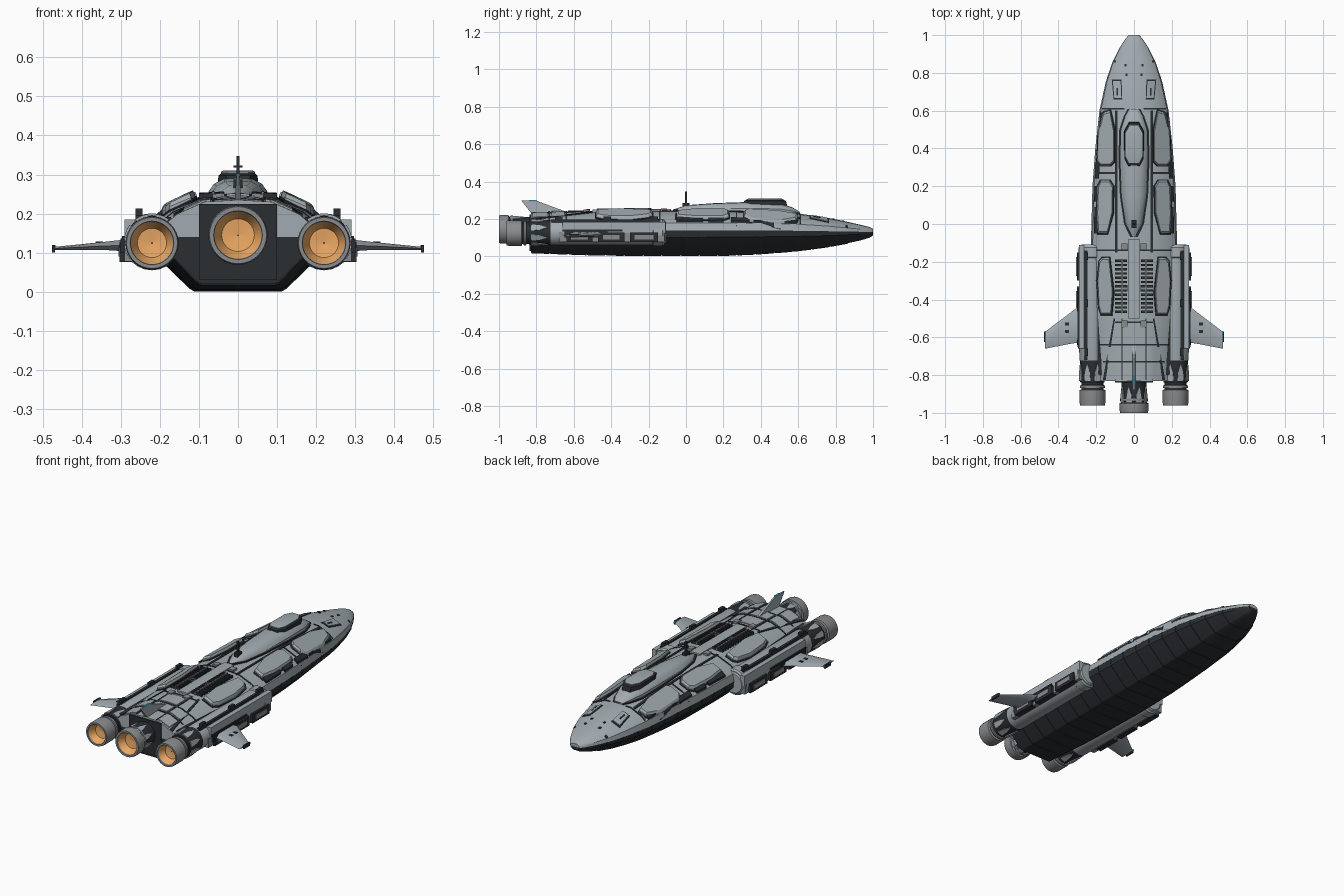
import bpy, bmesh, math

if "Cube" in bpy.data.objects:
    bpy.data.objects.remove(bpy.data.objects["Cube"])

def mat(name, r, g, b):
    m = bpy.data.materials.new(name)
    m.diffuse_color = (r, g, b, 1)
    m.use_nodes = True
    m.node_tree.nodes["Principled BSDF"].inputs["Base Color"].default_value = m.diffuse_color
    return m

LIGHT = mat("hull_grey", .36, .41, .44)
DARK = mat("dark_plating", .024, .028, .032)
METAL = mat("engine_metal", .25, .26, .27)
GLOW = mat("engine_glow", .85, .40, .13)
CYAN = mat("cyan_lamp", .08, .5, .65)

def make(name, verts, faces, m, mirror=False, angle=30):
    me = bpy.data.meshes.new(name)
    me.from_pydata(verts, [], faces)
    bm = bmesh.new()
    bm.from_mesh(me)
    bmesh.ops.recalc_face_normals(bm, faces=bm.faces)
    bm.to_mesh(me)
    bm.free()
    me.materials.append(m)
    ob = bpy.data.objects.new(name, me)
    bpy.context.collection.objects.link(ob)
    if mirror:
        ob.modifiers.new("mirror", 'MIRROR').use_mirror_merge = False
    bpy.context.view_layer.objects.active = ob
    bpy.ops.object.select_all(action='DESELECT')
    ob.select_set(True)
    bpy.ops.object.shade_smooth_by_angle(angle=math.radians(angle))
    return ob

def loft(name, rings, m, mirror=False, caps=True, angle=30):
    n = len(rings[0])
    verts = [p for r in rings for p in r]
    faces = [(i*n+j, i*n+(j+1) % n, (i+1)*n+(j+1) % n, (i+1)*n+j)
             for i in range(len(rings)-1) for j in range(n)]
    if caps:
        faces += [tuple(range(n)), tuple(range(len(verts)-n, len(verts)))]
    return make(name, verts, faces, m, mirror, angle)

def box(name, x0, x1, y0, y1, z0, z1, m, mirror=False):
    return loft(name, [[(x0, y, z0), (x1, y, z0), (x1, y, z1), (x0, y, z1)] for y in (y0, y1)], m, mirror)

def lathe(name, prof, cx, cz, m, n=32, caps=True):
    rings = [[(cx+r*math.cos(2*math.pi*k/n), y, cz+r*math.sin(2*math.pi*k/n))
              for k in range(n)] for r, y in prof]
    return loft(name, rings, m, cx > 0, caps)

# Hull stations: y, half width, bottom, top, split height
ST = [(-.83, .19, .02, .235, .14), (-.5, .215, .008, .243, .14), (-.1, .228, .004, .245, .14),
      (.2, .22, .005, .245, .14), (.4, .205, .014, .24, .14), (.6, .183, .03, .23, .137),
      (.75, .15, .05, .208, .135), (.85, .117, .068, .188, .133), (.93, .078, .085, .17, .132),
      (.98, .046, .1, .158, .13), (1, .028, .112, .148, .13)]
UP = [(1, 0), (.96, .38), (.82, .62), (.45, .95), (0, 1)]
LOW = [(.985, 0), (.965, .27), (.54, .95), (.49, 1), (0, 1)]

def station(y):
    for a, b in zip(ST, ST[1:]):
        if y <= b[0]:
            t = (y-a[0])/(b[0]-a[0])
            return [p+(q-p)*t for p, q in zip(a, b)]
    return ST[-1]

def surf(x, y):
    _, w, _, zt, zs = station(y)
    f = min(abs(x)/w, 1)
    for (a, za), (b, zb) in zip(UP, UP[1:]):
        if f >= b:
            return zs+(zt-zs)*(zb+(za-zb)*(f-b)/(a-b))

def section(y, upper, grow=0):
    _, w, zb, zt, zs = station(y)
    h = zt-zs if upper else zb-zs-grow
    half = [((w+grow)*a, y, zs+h*b) for a, b in (UP if upper else LOW)]
    return half+[(-x, yy, z) for x, yy, z in half[-2::-1]]

loft("upper_hull", [section(s[0], True) for s in ST], LIGHT)
loft("lower_hull", [section(s[0], False) for s in ST], DARK)
# Belly tile bands with narrow gaps
for i in range(17):
    y = -.825+i*.1
    loft("belly_tiles", [section(y, False, .003), section(y+.092, False, .003)], DARK)
box("stern_plate", -.1, .1, -.838, -.82, .03, .225, DARK)

def patch(name, corners, h, m, nx=4, ny=4):
    """Raised plate following the upper hull; corners run round in plan."""
    a, b, c, d = corners
    def pt(u, v):
        return [(a[k]*(1-u)+b[k]*u)*(1-v)+(d[k]*(1-u)+c[k]*u)*v for k in (0, 1)]
    uv = [(i/nx, j/ny) for j in range(ny+1) for i in range(nx+1)]
    top = [(*pt(*p), surf(*pt(*p))+h) for p in uv]
    n, r = len(top), nx+1
    low = [(x, y, z-h-.006) for x, y, z in top]
    quads = [(j*r+i, j*r+i+1, j*r+r+i+1, j*r+r+i) for j in range(ny) for i in range(nx)]
    rim = list(range(r))+[j*r+nx for j in range(1, ny+1)]
    rim += [ny*r+i for i in range(nx-1, -1, -1)]+[j*r for j in range(ny-1, 0, -1)]
    skirt = [(p, q, q+n, p+n) for p, q in zip(rim, rim[1:]+rim[:1])]
    return make(name, top+low, quads+[tuple(k+n for k in q) for q in quads]+skirt, m, True)

def rect(name, x0, x1, y0, y1, h, m, nx=4, ny=4):
    return patch(name, [(x0, y0), (x1, y0), (x1, y1), (x0, y1)], h, m, nx, ny)

def pad(name, outline, h, m):
    """Bevelled armour pad sitting on the hull slope."""
    cx = sum(p[0] for p in outline)/len(outline)
    cy = sum(p[1] for p in outline)/len(outline)
    rings = []
    for inset, dz in ((0, -.01), (0, h*.55), (.012, h)):
        rings.append([(x+(cx-x)*inset*9, y+(cy-y)*inset*5, surf(x, y)+dz) for x, y in outline])
    return loft(name, rings, m, True, angle=20)

# Armour pads on each shoulder, each on a dark gasket
PADS = [[(.105, .33), (.125, .31), (.175, .31), (.195, .34), (.187, .5), (.163, .59), (.125, .6), (.105, .5)],
        [(.14, -.05), (.19, -.05), (.197, .05), (.192, .2), (.178, .23), (.128, .23), (.11, .2), (.112, .06)],
        [(.12, -.48), (.175, -.48), (.187, -.44), (.195, -.3), (.185, -.2), (.17, -.18), (.13, -.18), (.11, -.36)]]
for o in PADS:
    pad("shoulder_pad", o, .024, LIGHT)
    cx, cy = sum(p[0] for p in o)/8, sum(p[1] for p in o)/8
    pad("pad_gasket", [(cx+(x-cx)*1.14, cy+(y-cy)*1.05) for x, y in o], .007, DARK)

# Long trenches, cross seams and hull panels
rect("deck_trench", .088, .1, -.15, .6, .004, DARK, 2, 16)
patch("rear_trench", [(.15, -.825), (.165, -.825), (.108, -.5), (.1, -.5)], .004, DARK, 2, 8)
rect("rear_seam", .06, .066, -.825, -.5, .003, DARK, 1, 6)
for y, x0, x1 in ((-.73, 0, .165), (-.64, 0, .19), (-.52, .0, .1), (-.14, .0, .2), (.27, .1, .21), (.61, .05, .17)):
    rect("cross_seam", x0, x1, y-.004, y+.004, .003, DARK, 8, 1)
for x0, x1, y0, y1 in ((.07, .14, -.72, -.65), (.0, .055, -.72, -.65), (.07, .14, -.82, -.74), (.0, .055, -.63, -.54)):
    rect("rear_deck_panel", x0, x1, y0, y1, .005, LIGHT)
for y in (-.12, -.34, -.53):
    rect("deck_latch", .035, .065, y-.018, y+.018, .012, METAL, 2, 2)
rect("center_spine", 0, .03, -.5, -.08, .009, LIGHT, 2, 4)
# Radiator grilles
for i in range(13):
    y = -.47+i*.0225
    rect("grille_slat", .036, .1, y, y+.012, .014, DARK, 3, 1)
rect("grille_rail", .06, .066, -.475, -.185, .017, METAL, 1, 4)
# Nose hatches, thrusters and shoulder vents
patch("hatch_frame", [(.062, .66), (.108, .66), (.122, .765), (.066, .765)][:2]+[(.118, .765), (.066, .765)], .003, DARK)
patch("hatch", [(.067, .667), (.104, .667), (.112, .757), (.071, .757)], .006, LIGHT)
rect("hatch_slot", .085, .092, .68, .72, .008, DARK, 1, 1)
for x, y in ((.045, .84), (.1, .86), (.04, .79)):
    rect("nose_thruster", x-.006, x+.006, y-.006, y+.006, .004, DARK, 1, 1)
for y0, y1, x in ((-.05, .09, .207), (.12, .2, .206), (.24, .34, .2), (.36, .47, .192), (.5, .59, .175)):
    patch("side_vent", [(x-.015, y0), (x+.006, y0), (x+.002, y1), (x-.019, y1)], .012, DARK, 2, 3)

# Canopy hump and bridge
CAN = [(-.07, .012, .25), (0, .045, .274), (.15, .067, .285), (.35, .075, .292),
       (.5, .07, .286), (.57, .047, .262), (.61, .025, .237)]
def hump(y, w, z):
    h = [(w, y, .215), (w, y, .228+(z-.228)*.45), (w*.82, y, .228+(z-.228)*.75), (w*.5, y, .228+(z-.228)*.95), (0, y, z)]
    return h+[(-a, b, c) for a, b, c in h[-2::-1]]
loft("canopy_hump", [hump(*c) for c in CAN], LIGHT)
loft("canopy_gasket", [[(s*(w+.008), y, z) for s, z in ((1, .2), (1, surf(w, y)+.006), (-1, surf(w, y)+.006), (-1, .2))]
                       for y, w, _ in CAN], DARK)
bridge = [(.03, .31), (.05, .35), (.05, .49), (.025, .535), (-.025, .535), (-.05, .49), (-.05, .35), (-.03, .31)]
loft("bridge_windows", [[(x*s, .42+(y-.42)*s, z) for x, y in bridge] for s, z in ((1.05, .27), (1, .297), (.85, .304))], DARK)
loft("bridge_roof", [[(x*s, .42+(y-.42)*s, z) for x, y in bridge] for s, z in ((.88, .302), (.88, .307), (.7, .311))], LIGHT)
# Antenna mast
box("antenna_mast", -.004, .004, -.006, .006, .27, .347, DARK)
box("antenna_base", -.012, .012, -.02, .02, .265, .287, DARK)
box("antenna_bar", -.012, .012, -.003, .003, .318, .323, DARK)

# Tail fin
FIN = [(-.63, .235), (-.8, .298), (-.88, .298), (-.83, .235)]
loft("tail_fin", [[(x*(1 if z < .25 else .5), y, z) for y, z in FIN] for x in (-.008, .008)], LIGHT)
box("fin_lamp", -.005, .005, -.84, -.8, .292, .302, CYAN)

# Engine nacelles
NX, NZ = .22, .128
lathe("nacelle", [(.06, -.75), (.068, -.72), (.068, -.17), (.066, -.12), (.055, -.108)], NX, NZ, LIGHT, 24)
lathe("nacelle_collar", [(.068, -.18), (.073, -.175), (.073, -.125), (.066, -.115)], NX, NZ, LIGHT, 24)
lathe("nacelle_tail", [(.064, -.84), (.067, -.82), (.067, -.71)], NX, NZ, DARK, 24)
box("nacelle_rail", .247, .262, -.72, -.14, .17, .197, DARK, True)
box("inner_gap", .172, .192, -.8, -.15, .15, .192, DARK, True)
for y in (-.68, -.42, -.17):
    box("rail_post", .244, .262, y-.02, y+.02, .19, .213, DARK, True)
box("outer_panel", .265, .291, -.66, -.11, .125, .185, LIGHT, True)
box("outer_skirt", .265, .29, -.68, -.115, .078, .13, METAL, True)
for y0, y1 in ((-.64, -.5), (-.47, -.33), (-.3, -.15)):
    box("side_box", .27, .303, y0, y1, .076, .128, DARK, True)
    box("side_box_cover", .29, .306, y0+.025, y1-.025, .09, .114, METAL, True)
box("side_conduit", .285, .297, -.66, -.34, .134, .143, DARK, True)

# Petals around each engine root
def petals(cx, cz, r, y0, y1, n=8):
    for k in range(n):
        a = 2*math.pi*(k+.5)/n
        rings = []
        for rr in (r-.012, r+.004):
            rings.append([(cx+rr*math.cos(a+d), y, cz+rr*math.sin(a+d))
                          for d, y in ((-.25, y0), (0, y0), (.25, y0), (.2, y0+(y1-y0)*.5), (0, y1), (-.2, y0+(y1-y0)*.5))])
        loft("engine_petal", rings, LIGHT, cx > 0)
petals(NX, NZ, .068, -.83, -.74)
petals(0, .145, .068, -.945, -.86)

# Engine bells with glowing throats
def engine(cx, cz, R, y0, y1, lip):
    lathe("engine_neck", [(R*.86, y0), (R*.86, lip)], cx, cz, DARK)
    lathe("engine_ring", [(R*.85, lip+.022), (R*.96, lip+.02), (R*.96, lip+.008), (R*.85, lip+.006)], cx, cz, METAL)
    lathe("engine_bell", [(R*.85, lip), (R, lip-.004), (R, y1+.012), (R*.96, y1), (R*.82, y1), (R*.79, y1+.01)],
          cx, cz, METAL, caps=False)
    lathe("engine_throat", [(R*.8, y1+.008), (R*.55, y1+.045), (.001, y1+.05)], cx, cz, GLOW, caps=False)
engine(NX, NZ-.003, .068, -.82, -.96, -.875)
engine(0, .145, .076, -.82, -1, -.945)

# Wings with tip pods
WING = [(.28, -.425, -.625, .135, .103), (.34, -.472, -.635, .128, .107), (.47, -.57, -.66, .115, .107)]
loft("wing", [[(x, a, (t+b)/2), (x, a-.03, t), (x, c+.03, t), (x, c, (t+b)/2), (x, c+.03, b), (x, a-.03, b)]
              for x, a, c, t, b in WING], LIGHT, True)
box("wing_root", .28, .3, -.65, -.42, .1, .137, DARK, True)
box("wing_tip_pod", .468, .476, -.625, -.572, .1, .12, DARK, True)
box("wing_lamp", .466, .474, -.6, -.566, .108, .118, CYAN, True)
for y in (-.53, -.57):
    box("wing_vent", .345, .365, y-.008, y+.008, .118, .129, DARK, True)
